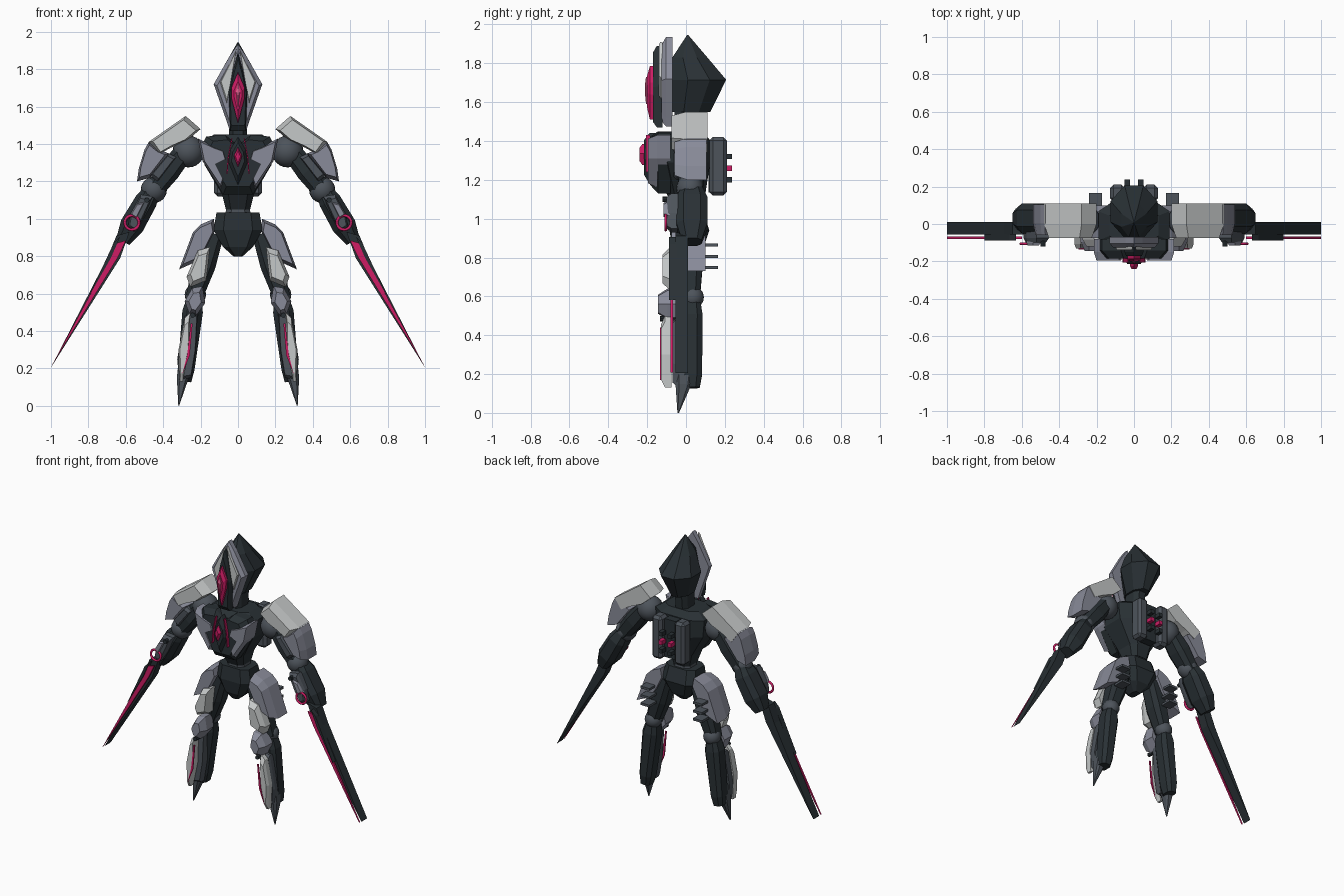
import bpy, bmesh, math
from mathutils import Vector, Matrix


def colour(name, r, g, b):
    m = bpy.data.materials.new(name)
    m.diffuse_color = (r, g, b, 1)
    return m


DARK = colour("charcoal", 0.022, 0.03, 0.035)
STEEL = colour("dark steel", 0.075, 0.088, 0.105)
BLUE = colour("blue grey", 0.25, 0.26, 0.32)
LIGHT = colour("pale grey", 0.56, 0.58, 0.58)
PINK = colour("magenta", 0.62, 0.012, 0.13)
GLOW = colour("bright pink", 0.8, 0.12, 0.28)


def finish(name, bm, mat, mirror=True, smooth=False):
    bmesh.ops.recalc_face_normals(bm, faces=bm.faces)
    me = bpy.data.meshes.new(name)
    bm.to_mesh(me)
    bm.free()
    me.materials.append(mat)
    for p in me.polygons:
        p.use_smooth = smooth
    ob = bpy.data.objects.new(name, me)
    bpy.context.collection.objects.link(ob)
    if mirror:
        ob.modifiers.new("mirror", 'MIRROR').use_mirror_merge = False
    return ob


def skin(bm, rings):
    """Join equal-sized rings of points into a closed solid."""
    vs = [[bm.verts.new(p) for p in r] for r in rings]
    n = len(vs[0])
    for a, b in zip(vs, vs[1:]):
        for i in range(n):
            bm.faces.new((a[i], a[(i + 1) % n], b[(i + 1) % n], b[i]))
    bm.faces.new(vs[0])
    bm.faces.new(vs[-1])


def plate(name, pts, y0, y1, mat, s=0.8, mirror=True):
    """Front-view outline with a chamfered front (y0) and straight back (y1)."""
    cx = sum(p[0] for p in pts) / len(pts)
    cz = sum(p[1] for p in pts) / len(pts)
    ym = y0 + (y1 - y0) * 0.4
    bm = bmesh.new()
    skin(bm, [[(cx + (x - cx) * k, y, cz + (z - cz) * k) for x, z in pts]
              for k, y in ((s, y0), (1, ym), (1, y1))])
    return finish(name, bm, mat, mirror)


def sym(half):
    """Complete a right-hand outline, which starts and ends on the centre line."""
    return half + [(-x, z) for x, z in reversed(half) if x > 0]


def octagon(w, d, c=0.55):
    return [(w, -d * c), (w, d * c), (w * c, d), (-w * c, d),
            (-w, d * c), (-w, -d * c), (-w * c, -d), (w * c, -d)]


def loft(name, levels, mat, c=0.55):
    """Levels are (z, half width, front y, back y)."""
    bm = bmesh.new()
    skin(bm, [[(x, y + (f + b) / 2, z) for x, y in octagon(w, (b - f) / 2, c)]
              for z, w, f, b in levels])
    return finish(name, bm, mat, False)


def limb(name, p0, p1, secs, y, mat):
    """Chamfered limb in the x-z plane; sections are (t, half width, half depth)."""
    a, b = Vector((p0[0], y, p0[1])), Vector((p1[0], y, p1[1]))
    d = (b - a).normalized()
    side = Vector((-d.z, 0, d.x))
    bm = bmesh.new()
    skin(bm, [[a.lerp(b, t) + side * u + Vector((0, v, 0)) for u, v in octagon(w, h)]
              for t, w, h in secs])
    return finish(name, bm, mat)


def ball(name, x, y, z, r, mat):
    bm = bmesh.new()
    bmesh.ops.create_uvsphere(bm, u_segments=20, v_segments=12, radius=r,
                              matrix=Matrix.Translation((x, y, z)))
    return finish(name, bm, mat, True, True)


def box(name, x, y, z, sx, sy, sz, mat, bevel=0.0):
    bm = bmesh.new()
    bmesh.ops.create_cube(bm, size=1, matrix=Matrix.Translation((x, y, z))
                          @ Matrix.Diagonal((sx, sy, sz, 1)))
    if bevel:
        bmesh.ops.bevel(bm, geom=bm.edges[:], offset=bevel, segments=1, affect='EDGES')
    return finish(name, bm, mat)


# Head, mask and visor
loft("hood", [(1.945, 0.002, 0.005, 0.012), (1.83, 0.068, -0.07, 0.11),
              (1.715, 0.125, -0.075, 0.207), (1.55, 0.06, -0.07, 0.125)], DARK, 0.4)
loft("neck", [(1.58, 0.047, -0.06, 0.09), (1.38, 0.047, -0.06, 0.07)], DARK)
plate("mask", sym([(0, 1.935), (0.045, 1.87), (0.13, 1.72), (0.06, 1.52), (0.045, 1.475),
                   (0, 1.475)]), -0.125, -0.07, BLUE, 0.86, False)
plate("mask_cheek", [(0.008, 1.91), (0.035, 1.85), (0.095, 1.73), (0.06, 1.62), (0.04, 1.72)],
      -0.14, -0.12, LIGHT, 0.9)
plate("visor", sym([(0, 1.89), (0.025, 1.8), (0.05, 1.68), (0.042, 1.47), (0, 1.47)]),
      -0.17, -0.12, DARK, 0.85, False)
plate("eye", sym([(0, 1.785), (0.036, 1.7), (0.034, 1.64), (0, 1.51)]),
      -0.2, -0.165, PINK, 0.6, False)
plate("eye_core", sym([(0, 1.73), (0.011, 1.68), (0, 1.59)]), -0.21, -0.2, GLOW, 0.5, False)

# Torso
loft("torso", [(1.45, 0.13, -0.1, 0.08), (1.41, 0.19, -0.14, 0.12), (1.29, 0.18, -0.15, 0.125),
               (1.13, 0.085, -0.1, 0.1), (1.05, 0.065, -0.06, 0.08)], DARK, 0.6)
loft("waist", [(1.09, 0.06, -0.055, 0.07), (1.0, 0.07, -0.055, 0.08)], STEEL)
plate("breastplate", sym([(0, 1.39), (0.07, 1.45), (0.17, 1.44), (0.19, 1.4), (0.17, 1.28),
                          (0.08, 1.13), (0, 1.13)]), -0.185, -0.08, DARK, 0.78, False)
plate("chest_panel", [(0.215, 1.43), (0.19, 1.31), (0.09, 1.16), (0.075, 1.2), (0.12, 1.29),
                      (0.06, 1.32), (0.075, 1.37), (0.13, 1.39)], -0.195, -0.08, BLUE, 0.85)
plate("chest_core", sym([(0, 1.44), (0.04, 1.37), (0.05, 1.3), (0, 1.18)]),
      -0.215, -0.15, DARK, 0.7, False)
plate("chest_gem", sym([(0, 1.385), (0.022, 1.335), (0, 1.275)]), -0.24, -0.2, PINK, 0.6, False)
plate("chest_stripe", [(0.03, 1.43), (0.036, 1.43), (0.055, 1.33), (0.062, 1.24),
                       (0.056, 1.24), (0.049, 1.33)], -0.205, -0.185, PINK, 1)

# Backpack with studs
box("backpack_spine", 0.022, 0.145, 1.27, 0.044, 0.06, 0.27, DARK)
box("backpack_pod", 0.088, 0.165, 1.27, 0.08, 0.09, 0.3, STEEL, 0.018)
for i, m in enumerate((DARK, PINK, DARK)):
    box("backpack_stud", 0.036, 0.215, 1.32 - i * 0.06, 0.028, 0.045, 0.028, m)

# Shoulders
ball("shoulder_joint", 0.265, 0.02, 1.36, 0.085, STEEL)
plate("shoulder_guard", [(0.28, 1.55), (0.2, 1.48), (0.27, 1.42), (0.36, 1.38), (0.43, 1.34),
                         (0.48, 1.41), (0.38, 1.48)], -0.075, 0.11, LIGHT, 0.82)
plate("shoulder_guard_tip", [(0.475, 1.415), (0.5, 1.37), (0.53, 1.27), (0.54, 1.2), (0.47, 1.22),
                             (0.37, 1.35), (0.42, 1.37)], -0.06, 0.105, BLUE, 0.8)

# Arms
limb("upper_arm", (0.28, 1.37), (0.46, 1.14), [(0, 0.05, 0.06), (0.5, 0.06, 0.07),
                                               (1, 0.05, 0.06)], 0.025, DARK)
plate("upper_arm_panel", [(0.33, 1.33), (0.37, 1.35), (0.47, 1.23), (0.43, 1.2)],
      -0.065, -0.02, STEEL)
ball("elbow", 0.45, 0.02, 1.155, 0.07, STEEL)
limb("forearm", (0.46, 1.15), (0.615, 0.88), [(0, 0.045, 0.055), (0.2, 0.06, 0.08),
     (0.7, 0.065, 0.08), (1, 0.04, 0.05)], 0.03, DARK)
plate("forearm_plate", [(0.455, 1.12), (0.52, 1.13), (0.575, 1.03), (0.59, 0.95), (0.555, 0.93),
                        (0.51, 1.0)], -0.1, -0.04, STEEL)
plate("wrist_plate", [(0.5, 1.09), (0.54, 1.08), (0.575, 1.02), (0.545, 1.0)],
      -0.115, -0.08, BLUE)
plate("forearm_bolt", [(0.487 + 0.014 * math.cos(i * math.pi / 4),
                        1.1 + 0.014 * math.sin(i * math.pi / 4)) for i in range(8)],
      -0.12, -0.08, DARK, 1)

# Wrist ring, swept around the forearm plate
bm = bmesh.new()
N, M = 24, 6
grid = []
for i in range(N):
    a = i * math.tau / N
    row = []
    for j in range(M):
        b = j * math.tau / M
        r = 0.038 + 0.008 * math.cos(b)
        row.append(bm.verts.new((0.567 + r * math.cos(a), -0.105 + 0.008 * math.sin(b),
                                 0.98 + r * math.sin(a))))
    grid.append(row)
for i in range(N):
    for j in range(M):
        k, q = (i + 1) % N, (j + 1) % M
        bm.faces.new((grid[i][j], grid[k][j], grid[k][q], grid[i][q]))
finish("wrist_ring", bm, PINK, True, True)

# Arm blades
plate("blade", [(0.58, 0.93), (0.65, 0.91), (0.695, 0.8), (1.0, 0.205), (0.63, 0.79)],
      -0.055, 0.01, DARK, 1)
plate("blade_edge", [(0.598, 0.885), (0.65, 0.87), (0.68, 0.8), (1.0, 0.208), (0.645, 0.79)],
      -0.08, -0.068, PINK, 1)
plate("blade_ridge", [(0.63, 0.905), (0.665, 0.87), (0.8, 0.58), (0.68, 0.79)],
      -0.088, -0.05, DARK, 1)

# Pelvis and hip guards
loft("pelvis", [(1.035, 0.115, -0.075, 0.09), (0.94, 0.13, -0.085, 0.12),
                (0.85, 0.08, -0.07, 0.09), (0.8, 0.025, -0.04, 0.04)], DARK, 0.6)
plate("hip_guard", [(0.13, 1.0), (0.2, 0.97), (0.24, 0.93), (0.315, 0.73), (0.225, 0.77),
                    (0.17, 0.84), (0.12, 0.94)], -0.075, 0.1, BLUE, 0.82)
for z in (0.865, 0.805, 0.748):
    box("hip_fin", 0.205, 0.125, z, 0.07, 0.08, 0.016, STEEL)

# Legs
limb("thigh", (0.125, 0.92), (0.235, 0.58), [(0, 0.05, 0.06), (0.5, 0.06, 0.065),
                                             (1, 0.045, 0.05)], 0.02, DARK)
plate("thigh_plate", [(0.15, 0.85), (0.215, 0.83), (0.275, 0.69), (0.255, 0.635), (0.17, 0.67),
                      (0.16, 0.75)], -0.12, -0.03, LIGHT, 0.7)
ball("knee", 0.228, 0.035, 0.595, 0.057, STEEL)
plate("knee_plate", [(0.19, 0.64), (0.245, 0.63), (0.285, 0.56), (0.26, 0.49), (0.225, 0.48),
                     (0.175, 0.55)], -0.145, -0.02, BLUE, 0.6)
plate("knee_bolt", [(0.242 + 0.014 * math.cos(i * math.pi / 4),
                     0.485 + 0.014 * math.sin(i * math.pi / 4)) for i in range(8)],
      -0.135, -0.06, DARK, 1)
limb("shin", (0.235, 0.57), (0.285, 0.13), [(0, 0.04, 0.05), (0.15, 0.055, 0.06),
     (0.85, 0.045, 0.058), (1, 0.035, 0.045)], 0.025, DARK)
plate("shin_frame", [(0.215, 0.5), (0.285, 0.48), (0.325, 0.25), (0.315, 0.14), (0.25, 0.15),
                     (0.225, 0.3)], -0.07, -0.02, STEEL, 0.9)
plate("shin_plate", [(0.255, 0.5), (0.285, 0.47), (0.318, 0.3), (0.312, 0.13), (0.295, 0.13),
                     (0.26, 0.3)], -0.13, -0.075, LIGHT, 0.75)
plate("shin_stripe", [(0.243, 0.44), (0.253, 0.44), (0.272, 0.27), (0.298, 0.17),
                      (0.258, 0.27)], -0.135, -0.128, PINK, 1)

# Pointed feet
bm = bmesh.new()
skin(bm, [[(cx + x, cy + y, z) for x, y in octagon(w, d)] for z, cx, cy, w, d in
          ((0.26, 0.283, -0.01, 0.032, 0.045), (0.15, 0.295, -0.012, 0.032, 0.042),
           (0.0, 0.317, -0.04, 0.002, 0.004))])
finish("foot_spike", bm, STEEL)
